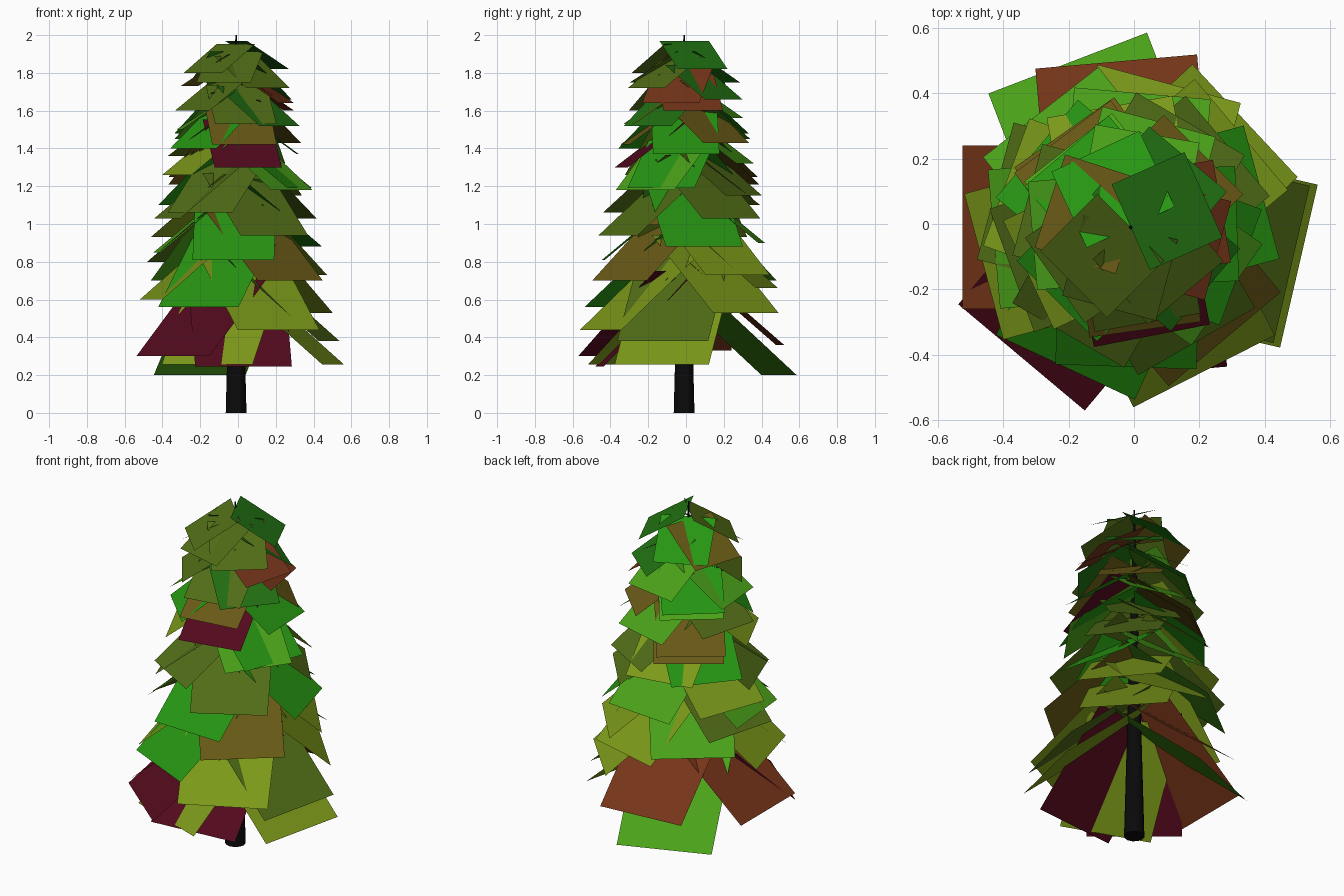
import bpy, math
from mathutils import Vector

if "Cube" in bpy.data.objects:
    bpy.data.objects.remove(bpy.data.objects["Cube"])

CX, CY = -0.01, -0.01


def material(name, rgb):
    m = bpy.data.materials.new(name)
    m.diffuse_color = (*rgb, 1)
    m.use_nodes = True
    m.node_tree.nodes["Principled BSDF"].inputs["Base Color"].default_value = m.diffuse_color
    return m


def add_mesh(name, verts, faces, mat):
    me = bpy.data.meshes.new(name)
    me.from_pydata(verts, [], faces)
    me.materials.append(mat)
    ob = bpy.data.objects.new(name, me)
    bpy.context.collection.objects.link(ob)
    return ob


bark = material("bark", (0.003, 0.003, 0.003))
colours = {
    "green": (0.02, 0.30, 0.006),
    "dark_green": (0.015, 0.16, 0.006),
    "lime": (0.07, 0.36, 0.01),
    "yellow_green": (0.20, 0.32, 0.01),
    "olive": (0.08, 0.15, 0.008),
    "brown": (0.14, 0.10, 0.008),
    "red": (0.18, 0.035, 0.010),
    "wine": (0.085, 0.003, 0.012),
}

# needle cards: (height of outer edge, compass angle) grouped by colour
cards = {
    "green": [(0.56, 245), (0.81, 268), (0.88, 15), (1.10, 140), (1.19, 340),
              (1.37, 2), (1.40, 225), (1.48, 130), (1.75, 115)],
    "dark_green": [(1.82, 24), (1.52, 320), (1.66, 50)],
    "lime": [(0.20, 111), (0.85, 185), (0.90, 85), (1.18, 325), (1.32, 75),
             (1.45, 128), (1.50, 185), (1.56, 80), (0.70, 128)],
    "yellow_green": [(0.255, 250), (0.255, 347), (0.44, 297), (0.53, 43), (0.60, 195),
                     (0.66, 75), (0.73, 40), (0.93, 160), (1.10, 100), (1.26, 205)],
    "olive": [(0.38, 347), (0.80, 165), (0.94, 300), (1.03, 40), (1.06, 240), (1.03, 200),
              (1.15, 60), (1.36, 165), (1.53, 280), (1.60, 215), (1.75, 255), (1.80, 225),
              (1.72, 310)],
    "brown": [(0.70, 310), (1.25, 127), (1.21, 125), (1.42, 278), (1.43, 45), (1.73, 162)],
    "red": [(0.33, 180), (0.36, 95), (1.64, 345), (1.60, 10)],
    "wine": [(0.245, 275), (0.30, 230), (1.30, 281)],
}


def needle_card(z, deg, mat):
    """flat square of needles hanging outward and down from the trunk"""
    t = (z - 0.2) / 1.6
    reach = 0.575 - 0.182 * z
    half = 0.26 - 0.115 * t
    inner_z = z + reach * (0.87 - 0.25 * t * t)
    if z < 0.26 and 240 < deg < 280:      # steep skirt cards at the front
        reach *= 0.85
    a = math.radians(deg)
    out = Vector((math.cos(a), math.sin(a), 0))
    side = Vector((-out.y, out.x, 0)) * half
    root = Vector((CX, CY, inner_z))
    tip = Vector((CX, CY, z)) + out * reach
    add_mesh("needle_card", [root - side, tip - side, tip + side, root + side],
             [(0, 1, 2, 3)], mat)


for name, places in cards.items():
    mat = material(name, colours[name])
    for z, deg in places:
        needle_card(z, deg, mat)

# tapered trunk
bpy.ops.mesh.primitive_cone_add(vertices=12, radius1=0.055, radius2=0.004, depth=2.0,
                                location=(CX, CY, 1.0))
trunk = bpy.context.object
trunk.name = "trunk"
trunk.data.materials.append(bark)
bpy.ops.object.shade_smooth_by_angle()
